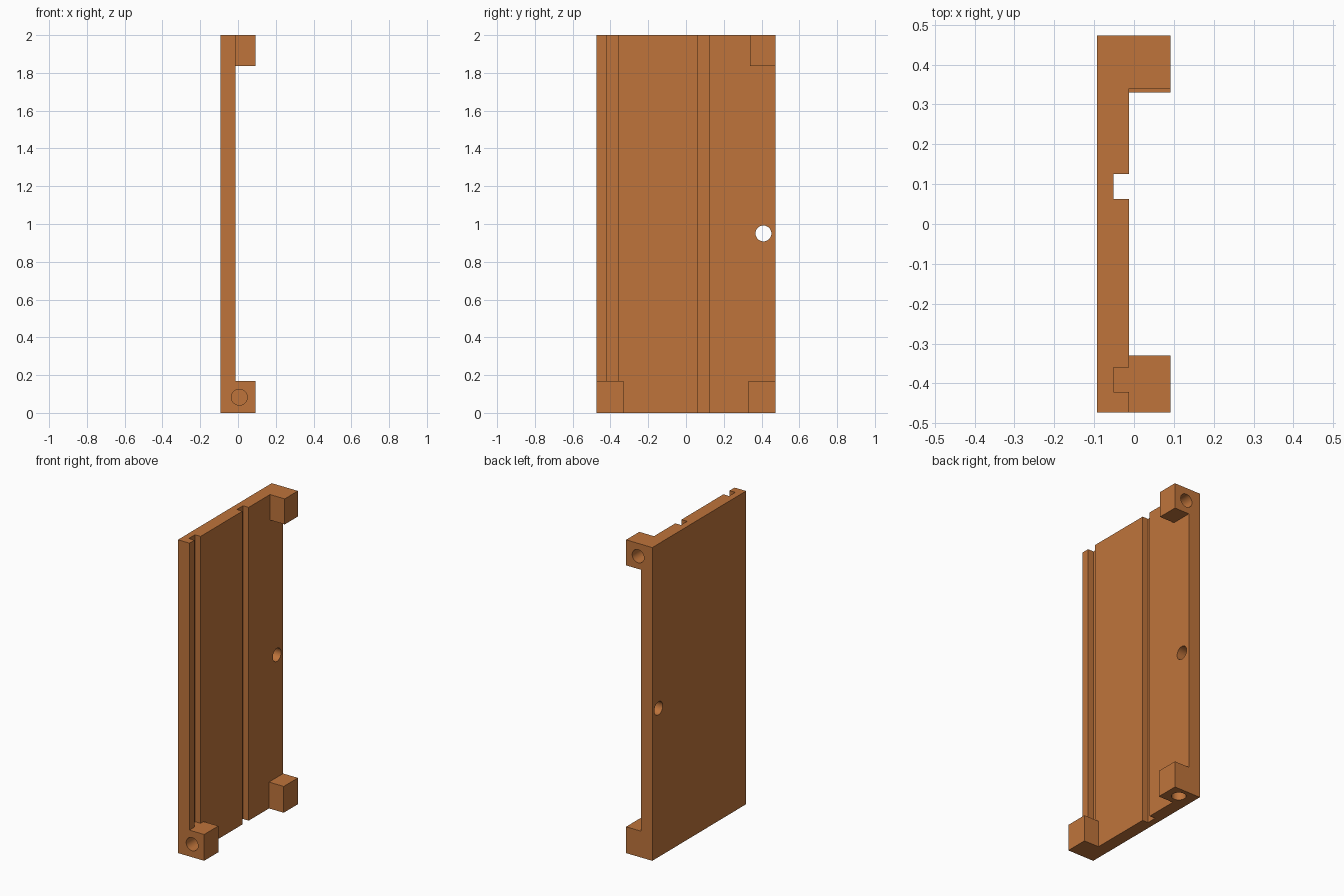
import bpy, bmesh, math
from mathutils import Matrix, Vector

if "Cube" in bpy.data.objects:
    bpy.data.objects.remove(bpy.data.objects["Cube"], do_unlink=True)

# Single flat colour
wood = bpy.data.materials.new("warm_brown")
wood.use_nodes = True
wood.diffuse_color = (0.52, 0.175, 0.044, 1)
wood.node_tree.nodes["Principled BSDF"].inputs["Base Color"].default_value = (0.52, 0.175, 0.044, 1)

BACK, FACE, GROOVE, OUT = -0.093, -0.012, -0.052, 0.092   # x levels
HALF, TOP = 0.473, 2.0
HOLE_R, HOLE_DEPTH = 0.042, 0.10


def make_object(name, bm):
    bmesh.ops.recalc_face_normals(bm, faces=bm.faces)
    mesh = bpy.data.meshes.new(name)
    bm.to_mesh(mesh)
    bm.free()
    mesh.materials.append(wood)
    obj = bpy.data.objects.new(name, mesh)
    bpy.context.collection.objects.link(obj)
    return obj


def box(name, low, high):
    low, high = Vector(low), Vector(high)
    bm = bmesh.new()
    bmesh.ops.create_cube(bm, size=1, matrix=Matrix.Translation((low + high) / 2)
                          @ Matrix.Diagonal((*(high - low), 1)))
    return make_object(name, bm)


def cylinder(name, centre, axis, length):
    turn = Vector((0, 0, 1)).rotation_difference(Vector(axis)).to_matrix().to_4x4()
    bm = bmesh.new()
    bmesh.ops.create_cone(bm, cap_ends=True, segments=40, radius1=HOLE_R, radius2=HOLE_R,
                          depth=length, matrix=Matrix.Translation(centre) @ turn)
    return make_object(name, bm)


def combine(target, tool, operation):
    mod = target.modifiers.new(tool.name, 'BOOLEAN')
    mod.operation, mod.solver, mod.object = operation, 'EXACT', tool
    bpy.context.view_layer.objects.active = target
    bpy.ops.object.modifier_apply(modifier=mod.name)
    bpy.data.objects.remove(tool, do_unlink=True)


# Panel: grooved cross-section extruded upward
outline = [(BACK, -HALF), (FACE, -HALF)]
for y0, y1 in ((-0.422, -0.36), (0.0625, 0.125)):
    outline += [(FACE, y0), (GROOVE, y0), (GROOVE, y1), (FACE, y1)]
outline += [(FACE, HALF), (BACK, HALF)]
bm = bmesh.new()
section = bm.faces.new([bm.verts.new((x, y, 0)) for x, y in outline])
grown = bmesh.ops.extrude_face_region(bm, geom=[section])
bmesh.ops.translate(bm, vec=(0, 0, TOP),
                    verts=[v for v in grown["geom"] if isinstance(v, bmesh.types.BMVert)])
panel = make_object("grooved_panel", bm)

# Corner blocks
for name, y0, y1, z0, z1 in (("front_lower_block", -HALF, -0.33, 0, 0.168),
                             ("back_lower_block", 0.33, HALF, 0, 0.168),
                             ("back_upper_block", 0.34, HALF, 1.837, TOP)):
    combine(panel, box(name, (-0.075, y0, z0), (OUT, y1, z1)), 'UNION')

# Through hole in the panel and blind holes in the blocks
for name, centre, axis, length in (
        ("panel_hole", (-0.05, 0.41, 0.95), (1, 0, 0), 0.3),
        ("front_hole", (0.007, -HALF, 0.083), (0, 1, 0), 2 * HOLE_DEPTH),
        ("back_hole", (0.007, HALF, 1.918), (0, 1, 0), 2 * HOLE_DEPTH),
        ("bottom_hole", (0.007, 0.405, 0), (0, 0, 1), 2 * HOLE_DEPTH)):
    combine(panel, cylinder(name, centre, axis, length), 'DIFFERENCE')

# Smooth hole walls, sharp edges elsewhere
panel.select_set(True)
bpy.context.view_layer.objects.active = panel
bpy.ops.object.shade_smooth_by_angle(angle=math.radians(30))
